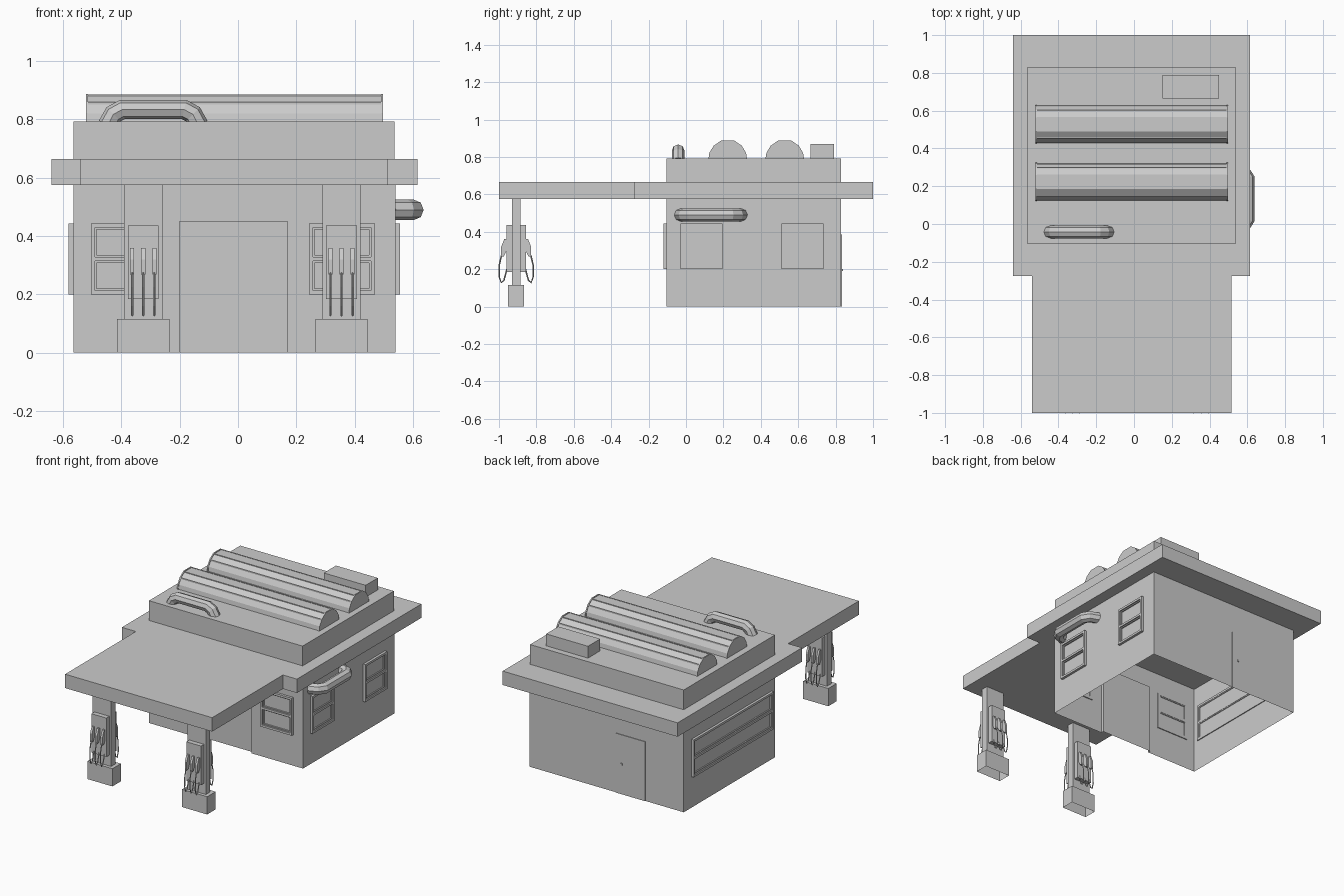
import bpy, bmesh
from mathutils import Vector

if "Cube" in bpy.data.objects:
    bpy.data.objects.remove(bpy.data.objects["Cube"])


def finish(name, bm, fix=True):
    if fix:
        bmesh.ops.recalc_face_normals(bm, faces=bm.faces)
    me = bpy.data.meshes.new(name)
    bm.to_mesh(me)
    bm.free()
    ob = bpy.data.objects.new(name, me)
    bpy.context.collection.objects.link(ob)
    return ob


def add_prism(bm, outline, vec, caps=(True, True)):
    """Extrude a closed 3D outline along vec; caps = (start, end)."""
    a = [bm.verts.new(p) for p in outline]
    b = [bm.verts.new(Vector(p) + Vector(vec)) for p in outline]
    n = len(a)
    for i in range(n):
        j = (i + 1) % n
        bm.faces.new((a[i], a[j], b[j], b[i]))
    if caps[0]:
        bm.faces.new(a[::-1])
    if caps[1]:
        bm.faces.new(b)


def add_box(bm, x, y, z, bottom=True):
    pts = [(x[0], y[0], z[0]), (x[1], y[0], z[0]), (x[1], y[1], z[0]), (x[0], y[1], z[0])]
    add_prism(bm, pts, (0, 0, z[1] - z[0]), (bottom, True))


def box(name, x, y, z, bottom=True):
    bm = bmesh.new()
    add_box(bm, x, y, z, bottom)
    return finish(name, bm)


def tube(name, points, radius, res):
    """Sweep a round low-poly section along a path, as a mesh."""
    cu = bpy.data.curves.new(name, 'CURVE')
    cu.dimensions = '3D'
    cu.bevel_depth, cu.bevel_resolution = radius, res
    cu.use_fill_caps = True
    sp = cu.splines.new('POLY')
    sp.points.add(len(points) - 1)
    for p, co in zip(sp.points, points):
        p.co = (*co, 1)
    tmp = bpy.data.objects.new(name + "_path", cu)
    bpy.context.collection.objects.link(tmp)
    dg = bpy.context.evaluated_depsgraph_get()
    me = bpy.data.meshes.new_from_object(tmp.evaluated_get(dg))
    bpy.data.objects.remove(tmp)
    me.shade_flat()
    ob = bpy.data.objects.new(name, me)
    bpy.context.collection.objects.link(ob)
    return ob


X0, X1, Y0, Y1 = -0.565, 0.54, -0.105, 0.83

# walls: thin shell with recessed front door
D0, D1, DZ, DY = -0.2, 0.17, 0.45, Y0 + 0.018
plan = [(X0, Y0), (D0, Y0), (D0, DY), (D1, DY), (D1, Y0), (X1, Y0), (X1, Y1), (X0, Y1)]
bm = bmesh.new()
add_prism(bm, [(x, y, 0) for x, y in plan], (0, 0, DZ), (False, False))
add_prism(bm, [(X0, Y0, DZ), (X1, Y0, DZ), (X1, Y1, DZ), (X0, Y1, DZ)],
          (0, 0, 0.575 - DZ), (False, False))
bm.faces.new([bm.verts.new(p) for p in
              ((D0, Y0, DZ), (D0, DY, DZ), (D1, DY, DZ), (D1, Y0, DZ))])
bmesh.ops.remove_doubles(bm, verts=bm.verts, dist=1e-5)
finish("walls", bm)

# flat roof with canopy, and upper roof block
roof = [(-0.64, -0.275), (-0.54, -0.275), (-0.54, -1), (0.515, -1), (0.515, -0.275),
        (0.615, -0.275), (0.615, 1), (-0.64, 1)]
bm = bmesh.new()
add_prism(bm, [(x, y, 0.575) for x, y in roof], (0, 0, 0.09))
finish("canopy_roof", bm)
box("roof_block", (X0, X1 - 0.003), (Y0, Y1), (0.665, 0.793))
box("roof_unit", (0.15, 0.45), (0.665, 0.79), (0.79, 0.87))


# windows: frame bars that stand proud of the wall
def window(name, side, u, v=(0.2, 0.443)):
    wall = {'front': Y0, 'right': X1, 'left': X0}[side]
    s = 1 if side == 'right' else -1
    b, mid = 0.014, (v[0] + v[1]) / 2

    def bar(bm, uu, vv, out, inn):
        d = sorted((wall + s * out, wall - s * inn))
        if side == 'front':
            add_box(bm, uu, d, vv)
        else:
            add_box(bm, d, uu, vv)

    bm = bmesh.new()
    for c in (u[0], u[1] - b):
        bar(bm, (c, c + b), v, 0.016, 0.006)
    for c in (v[0], mid - b / 2, v[1] - b):
        bar(bm, (u[0] + b, u[1] - b), (c, c + b), 0.016, 0.006)
    # thin inner lip around each pane
    for lo, hi in ((v[0] + b, mid - b / 2), (mid + b / 2, v[1] - b)):
        for c in (lo, hi - 0.006):
            bar(bm, (u[0] + b, u[1] - b), (c, c + 0.006), 0.008, 0.004)
        for c in (u[0] + b, u[1] - b - 0.006):
            bar(bm, (c, c + 0.006), (lo + 0.006, hi - 0.006), 0.008, 0.004)
    finish(name, bm)


window("front_window_left", 'front', (-0.505, -0.275))
window("front_window_right", 'front', (0.243, 0.47))
window("side_window_front", 'right', (-0.03, 0.195))
window("side_window_back", 'right', (0.51, 0.735))
window("long_window", 'left', (-0.07, 0.75))

# back door and knob
box("back_door", (-0.29, -0.08), (Y1 - 0.002, Y1 + 0.004), (0, 0.385), False)
box("back_door_knob", (-0.13, -0.118), (Y1, Y1 + 0.009), (0.19, 0.202))

# roof vaults with raised end rims
vault = [(-0.103, 0.79), (-0.098, 0.822), (-0.075, 0.86), (-0.036, 0.887),
         (0.036, 0.887), (0.075, 0.86), (0.098, 0.822), (0.103, 0.79)]
for i, cy in enumerate((0.223, 0.528)):
    bm = bmesh.new()
    for x, w, k in ((-0.515, 1.005, 0.96), (-0.522, 0.008, 1), (0.49, 0.008, 1)):
        add_prism(bm, [(x, cy + y * k, 0.79 + (z - 0.79) * k) for y, z in vault], (w, 0, 0))
    # slim ribs along the upper edges
    for y, z in ((-0.073, 0.857), (-0.036, 0.882), (0.036, 0.882), (0.073, 0.857)):
        add_box(bm, (-0.515, 0.49), (cy + y - 0.003, cy + y + 0.003), (z - 0.008, z + 0.003))
    finish(f"roof_vault_{i + 1}", bm)

# bent octagonal pipes on the roof and on the right wall
tube("roof_pipe", [(x, -0.042, z) for x, z in (
    (-0.447, 0.78), (-0.427, 0.818), (-0.397, 0.834), (-0.185, 0.834),
    (-0.155, 0.818), (-0.135, 0.78))], 0.034, 2)
tube("wall_pipe", [(x, y, 0.49) for y, x in (
    (-0.03, 0.53), (-0.012, 0.582), (0.022, 0.603), (0.244, 0.603),
    (0.278, 0.582), (0.296, 0.53))], 0.035, 2)

# fuel pumps under the canopy
PY = -0.908
nozzle = [(0.05, 0.36), (0.064, 0.36), (0.08, 0.32), (0.08, 0.268), (0.066, 0.268), (0.05, 0.3)]
hose = [(0.078, 0.275), (0.09, 0.225), (0.091, 0.16), (0.08, 0.128), (0.066, 0.14),
        (0.056, 0.175), (0.05, 0.2)]
for tag, cx in (("left", -0.325), ("right", 0.355)):
    box(f"pump_base_{tag}", (cx - 0.09, cx + 0.09), (PY - 0.043, PY + 0.043), (0, 0.115), False)
    box(f"pump_post_{tag}", (cx - 0.066, cx + 0.066), (PY - 0.022, PY + 0.022), (0.115, 0.575))
    box(f"pump_body_{tag}", (cx - 0.053, cx + 0.053), (PY - 0.053, PY + 0.053), (0.185, 0.437))
    for face, s in (("front", -1), ("back", 1)):
        for k in (-1, 0, 1):
            x = cx + k * 0.038
            bm = bmesh.new()
            add_prism(bm, [(x - 0.007, PY + s * d, z) for d, z in nozzle], (0.014, 0, 0))
            finish(f"nozzle_{tag}_{face}_{k + 2}", bm)
            tube(f"hose_{tag}_{face}_{k + 2}", [(x, PY + s * d, z) for d, z in hose], 0.004, 0)
